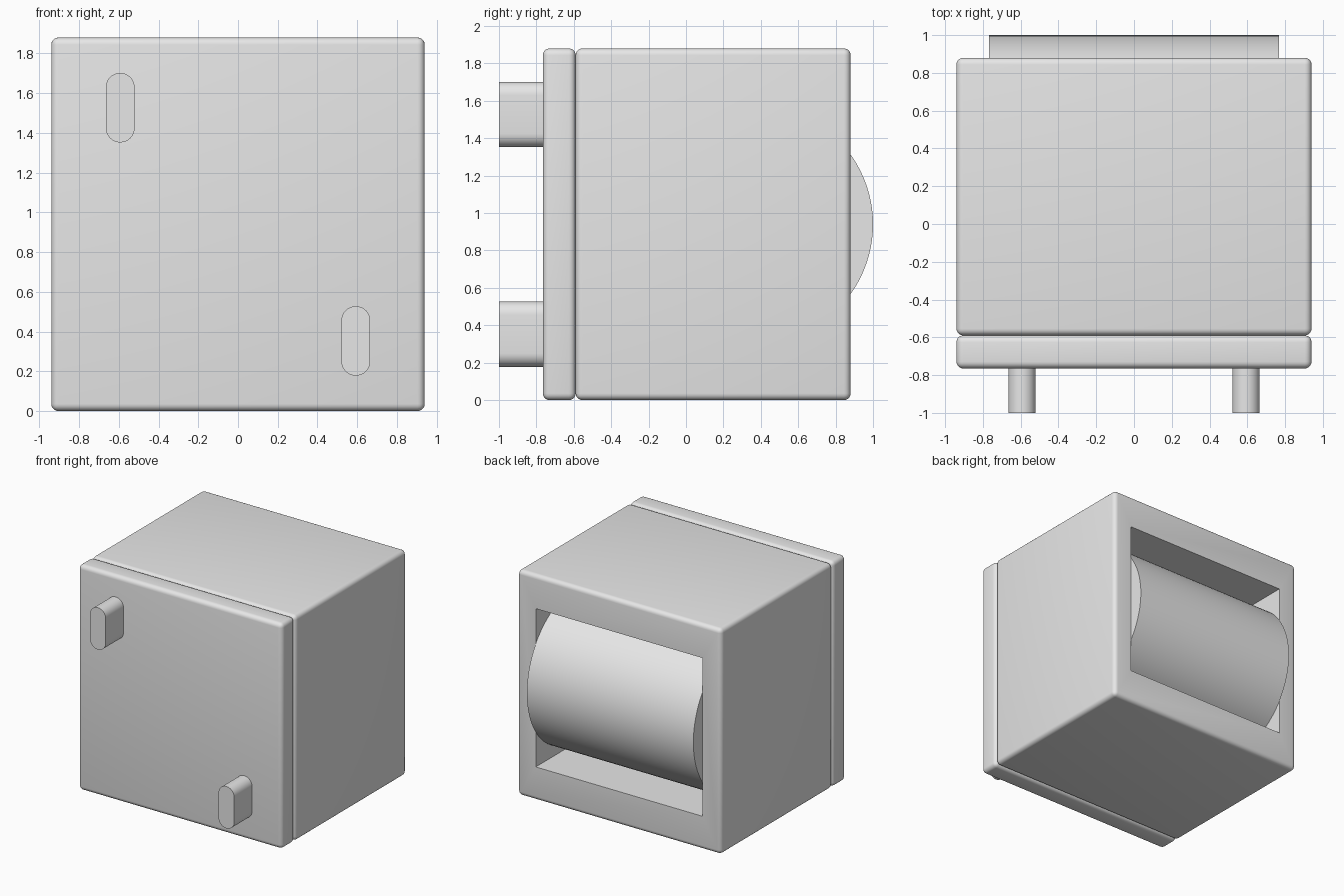
import bpy, bmesh, math
from mathutils import Matrix, Vector

if "Cube" in bpy.data.objects:
    bpy.data.objects.remove(bpy.data.objects["Cube"])

grey = bpy.data.materials.new("plain grey")
grey.diffuse_color = (0.8, 0.8, 0.8, 1)
grey.use_nodes = True
grey.node_tree.nodes["Principled BSDF"].inputs["Base Color"].default_value = grey.diffuse_color

HALF, MID = 0.94, 0.94


def finish(bm, name):
    bmesh.ops.recalc_face_normals(bm, faces=bm.faces)
    me = bpy.data.meshes.new(name)
    bm.to_mesh(me)
    bm.free()
    me.materials.append(grey)
    ob = bpy.data.objects.new(name, me)
    bpy.context.collection.objects.link(ob)
    bpy.ops.object.select_all(action='DESELECT')
    ob.select_set(True)
    bpy.context.view_layer.objects.active = ob
    bpy.ops.object.shade_smooth_by_angle(angle=math.radians(35))
    return ob


def rounded_box(y0, y1, radius=0.036):
    bm = bmesh.new()
    bmesh.ops.create_cube(bm, size=1)
    for v in bm.verts:
        v.co = Vector((v.co.x * 2 * HALF, y0 + (v.co.y + 0.5) * (y1 - y0),
                       MID + v.co.z * 2 * HALF))
    bmesh.ops.bevel(bm, geom=bm.edges[:], offset=radius, segments=5,
                    profile=0.5, affect='EDGES')
    return bm


# front plate
finish(rounded_box(-0.765, -0.59), "front_plate")

# main housing with a rectangular pocket in the back
bm = rounded_box(-0.59, 0.88)
bm.normal_update()
back = max(bm.faces, key=lambda f: f.normal.y * f.calc_area())
bmesh.ops.inset_individual(bm, faces=[back], thickness=0.1)
for v in back.verts:
    v.co.x = math.copysign(0.77, v.co.x)
    v.co.z = MID + math.copysign(0.66, v.co.z - MID)
walls = bmesh.ops.extrude_discrete_faces(bm, faces=[back])["faces"]
bmesh.ops.translate(bm, verts=walls[0].verts[:], vec=(0, -1.2, 0))
finish(bm, "housing")

# roller sitting in the pocket
R = 0.64
bm = bmesh.new()
bmesh.ops.create_cone(bm, cap_ends=True, segments=96, radius1=R, radius2=R,
                      depth=1.536,
                      matrix=Matrix.Translation((0, 1 - R, MID))
                      @ Matrix.Rotation(math.pi / 2, 4, 'Y'))
finish(bm, "roller")

# two rounded pegs on the front, diagonally opposite
for name, side in (("upper_peg", -1), ("lower_peg", 1)):
    bm = bmesh.new()
    ring = []
    for end in (0, 1):
        for i in range(17):
            a = math.pi * (end + i / 16)
            dz = 0.1025 * (1 - 2 * end)
            ring.append(bm.verts.new((side * 0.593 + 0.0725 * math.cos(a), -1,
                                      MID - side * 0.587 + dz + 0.0725 * math.sin(a))))
    face = bm.faces.new(ring)
    ext = bmesh.ops.extrude_face_region(bm, geom=[face], use_keep_orig=True)
    bmesh.ops.translate(bm, vec=(0, 0.26, 0),
                        verts=[g for g in ext["geom"] if isinstance(g, bmesh.types.BMVert)])
    finish(bm, name)
